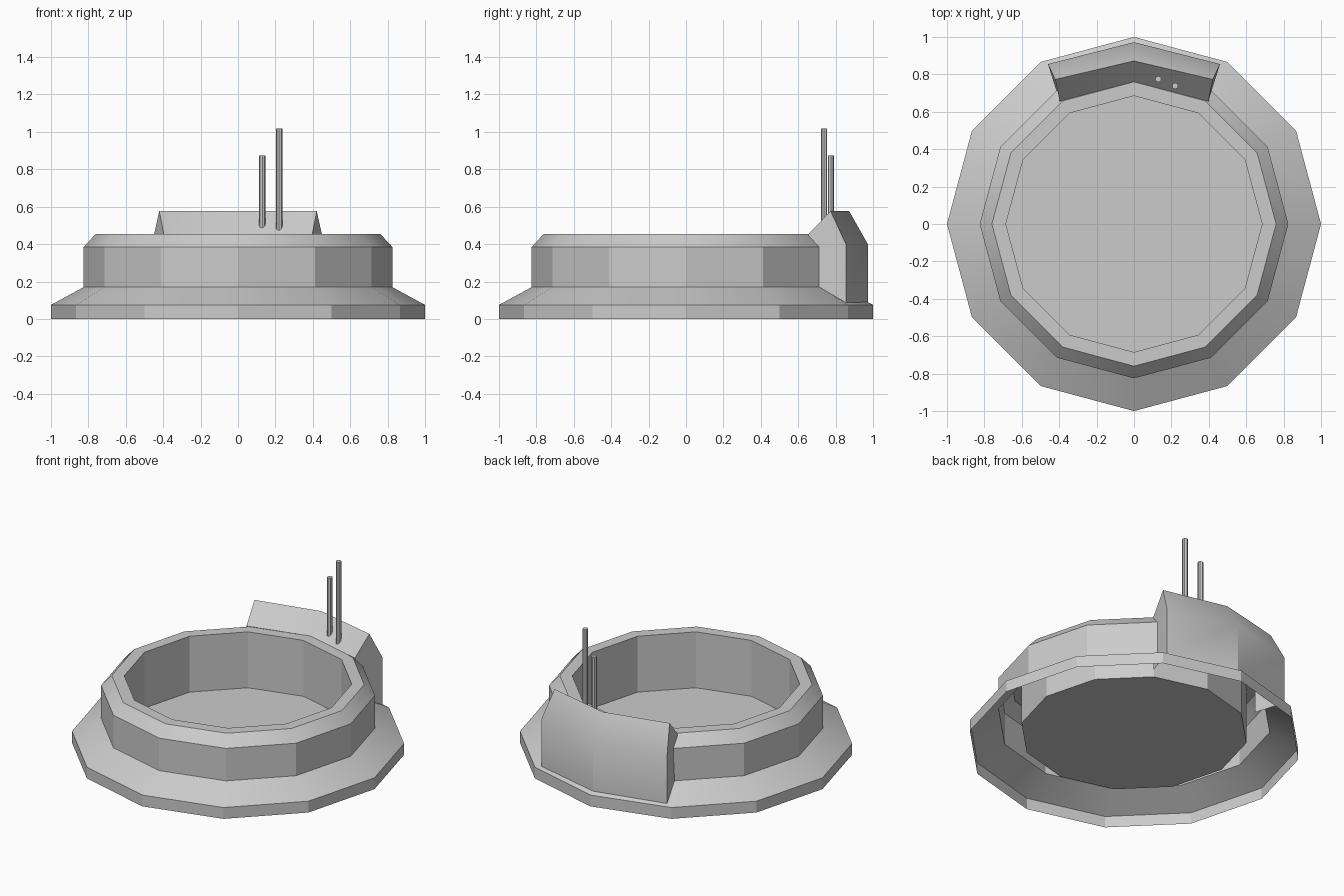
import bpy, bmesh
from math import cos, sin, tau, radians

if "Cube" in bpy.data.objects:
    bpy.data.objects.remove(bpy.data.objects["Cube"])

SIDES = 12


def make_object(name, bm):
    bmesh.ops.recalc_face_normals(bm, faces=bm.faces)
    mesh = bpy.data.meshes.new(name)
    bm.to_mesh(mesh)
    bm.free()
    obj = bpy.data.objects.new(name, mesh)
    bpy.context.collection.objects.link(obj)
    bpy.ops.object.select_all(action='DESELECT')
    obj.select_set(True)
    bpy.context.view_layer.objects.active = obj
    bpy.ops.object.shade_smooth_by_angle(angle=radians(28))
    return obj


def bridge(bm, a, b, closed):
    n = len(a)
    for i in range(n if closed else n - 1):
        j = (i + 1) % n
        bm.faces.new((a[i], a[j], b[j], b[i]))


# Round basin: flared foot, upright wall, chamfered rim, inner wall, sunken floor
profile = [(1.0, 0.0), (1.0, 0.075), (0.825, 0.17), (0.825, 0.385),
           (0.76, 0.455), (0.685, 0.455), (0.685, 0.085)]
bm = bmesh.new()
rings = [[bm.verts.new((r * cos(tau * i / SIDES), r * sin(tau * i / SIDES), z))
          for i in range(SIDES)] for r, z in profile]
for lower, upper in zip(rings, rings[1:]):
    bridge(bm, lower, upper, True)
bm.faces.new(rings[-1])
make_object("basin", bm)

# Rear housing: (end x, end y, middle y, z) swept across the two back segments
section = [(0.46, 0.855, 0.972, 0.085), (0.46, 0.855, 0.972, 0.40),
           (0.421, 0.773, 0.872, 0.577), (0.397, 0.656, 0.76, 0.455)]
bm = bmesh.new()
right = [bm.verts.new((x, y, z)) for x, y, m, z in section]
middle = [bm.verts.new((0, m, z)) for x, y, m, z in section]
left = [bm.verts.new((-x, y, z)) for x, y, m, z in section]
bridge(bm, right, middle, False)
bridge(bm, middle, left, False)
for end, sx in ((right, 1), (left, -1)):
    bm.faces.new(end + [bm.verts.new((sx * 0.397, 0.656, 0.085))])
make_object("rear_housing", bm)

# Two thin upright rods rising from the housing slope
for name, x, y, top in (("short_rod", 0.13, 0.775, 0.875),
                        ("tall_rod", 0.22, 0.738, 1.018)):
    bottom = 0.46
    bm = bmesh.new()
    bmesh.ops.create_cone(bm, cap_ends=True, segments=8, radius1=0.017,
                          radius2=0.017, depth=top - bottom)
    bmesh.ops.translate(bm, verts=bm.verts, vec=(x, y, (top + bottom) / 2))
    make_object(name, bm)
